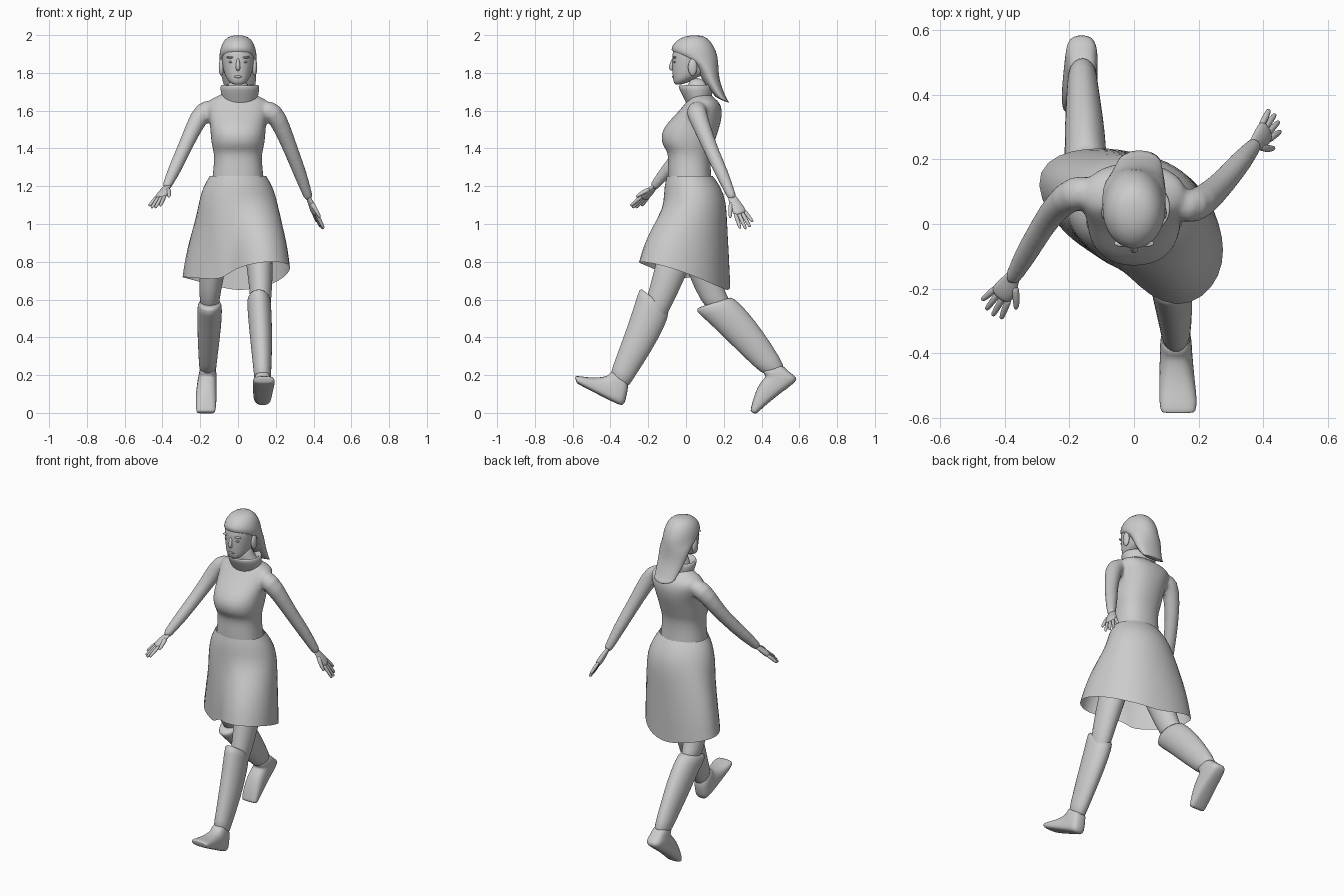
import bpy, bmesh, math
from mathutils import Vector as V

N = 20


def loft(name, rings, caps=True, sub=1):
    """Skin a list of equal-length closed rings into a smooth object."""
    bm = bmesh.new()
    vs = [[bm.verts.new(p) for p in r] for r in rings]
    n = len(rings[0])
    for a, b in zip(vs, vs[1:]):
        for i in range(n):
            bm.faces.new((a[i], a[(i + 1) % n], b[(i + 1) % n], b[i]))
    if caps:
        bm.faces.new(vs[0])
        bm.faces.new(vs[-1])
    bmesh.ops.recalc_face_normals(bm, faces=bm.faces)
    for f in bm.faces:
        f.smooth = True
    me = bpy.data.meshes.new(name)
    bm.to_mesh(me)
    bm.free()
    ob = bpy.data.objects.new(name, me)
    bpy.context.collection.objects.link(ob)
    mod = ob.modifiers.new("smooth", "SUBSURF")
    mod.levels = mod.render_levels = sub
    return ob


def ring(c, u, v, e=1.0, n=N):
    pw = lambda t: math.copysign(abs(t) ** e, t)
    return [c + u * pw(math.cos(2 * math.pi * i / n)) + v * pw(math.sin(2 * math.pi * i / n))
            for i in range(n)]


def slices(name, secs, e=1.0, caps=True):
    """Each section: front y,z / back y,z / centre x / half width."""
    rings = []
    for y1, z1, y2, z2, cx, w in secs:
        p, q = V((cx, y1, z1)), V((cx, y2, z2))
        rings.append(ring((p + q) / 2, V((w, 0, 0)), (q - p) / 2, e))
    return loft(name, rings, caps)


def tube(name, pts, radii, side, flat=1.0, n=12):
    """Tube along a path; flat squashes it across the side vector."""
    pts = [V(p) for p in pts]
    rings = []
    for i, p in enumerate(pts):
        t = (pts[min(i + 1, len(pts) - 1)] - pts[max(i - 1, 0)]).normalized()
        s = (V(side) - t * V(side).dot(t)).normalized()
        rings.append(ring(p, s * radii[i], t.cross(s) * radii[i] * flat, 1, n))
    return loft(name, rings)


def blob(name, loc, scale):
    bpy.ops.mesh.primitive_uv_sphere_add(segments=16, ring_count=10, location=loc)
    ob = bpy.context.object
    ob.name = name
    ob.scale = scale
    bpy.ops.object.shade_smooth()


# torso, with pelvis hidden in the skirt and neck hidden in the collar
secs = [(.95, -.06, .12, .12), (1.1, -.09, .15, .15), (1.25, -.10, .135, .138),
        (1.33, -.095, .13, .127), (1.385, -.098, .135, .13), (1.41, -.124, .145, .14),
        (1.47, -.140, .165, .147), (1.53, -.107, .185, .15), (1.59, -.045, .195, .162),
        (1.64, -.005, .185, .172), (1.668, .02, .15, .14), (1.69, .015, .12, .06),
        (1.78, .0, .11, .05)]
torso = slices("torso_and_arms", [(f, z, b, z, 0, w) for z, f, b, w in secs], .88)

# arms: one swings forward, the other back; fused with the torso at the shoulders
rad = [.05, .057, .046, .039, .037, .026, .024]
arm1 = tube("forward_arm", [(-.12, .1, 1.615), (-.185, .1, 1.605), (-.235, .06, 1.51), (-.28, .0, 1.41),
                            (-.335, -.095, 1.29), (-.375, -.165, 1.205), (-.382, -.175, 1.19)],
            rad, (0, 1, 0), n=16)
arm2 = tube("backward_arm", [(.12, .06, 1.615), (.19, .05, 1.6), (.237, .09, 1.5), (.283, .135, 1.385),
                             (.328, .19, 1.27), (.37, .24, 1.15), (.377, .25, 1.13)],
            rad, (0, 1, 0), n=16)
bpy.ops.object.select_all(action="DESELECT")
for o in (torso, arm1, arm2):
    o.select_set(True)
bpy.context.view_layer.objects.active = torso
bpy.ops.object.join()
fuse = torso.modifiers.new("fuse", "REMESH")
fuse.mode, fuse.voxel_size, fuse.use_smooth_shade = "VOXEL", .01, True
soft = torso.modifiers.new("soften", "SMOOTH")
soft.factor, soft.iterations = .5, 7

# collar: rolled open band
slices("collar", [(0, 1.64, .13, 1.635, .01, .085), (-.02, 1.68, .14, 1.68, .01, .1),
                  (-.048, 1.735, .145, 1.74, .01, .108), (-.03, 1.737, .125, 1.74, .01, .09),
                  (0, 1.69, .11, 1.69, .01, .07)], caps=False)

# head and face
slices("head", [(-.055, 1.732, .0, 1.742, 0, .03), (-.068, 1.752, .06, 1.78, 0, .058),
                (-.072, 1.79, .13, 1.80, 0, .074), (-.075, 1.83, .16, 1.84, 0, .083),
                (-.075, 1.88, .16, 1.88, 0, .088), (-.072, 1.92, .155, 1.92, 0, .088),
                (-.04, 1.96, .13, 1.96, 0, .072), (0, 1.985, .1, 1.985, 0, .04)], .9)
tube("nose", [(0, -.066, 1.88), (0, -.074, 1.85), (0, -.082, 1.826), (0, -.068, 1.812)],
     [.008, .011, .015, .01], (1, 0, 0), 1, 8)
blob("lips", (0, -.064, 1.78), (.022, .010, .007))
for s in (-1, 1):
    blob("eye", (s * .036, -.058, 1.858), (.015, .010, .006))
    blob("brow", (s * .038, -.060, 1.882), (.024, .011, .006))
    blob("ear", (s * .088, .035, 1.83), (.014, .024, .045))

# hair: cap running down into the loose back part
slices("hair", [(.025, 2.0, .085, 2.0, 0, .03), (-.04, 1.985, .13, 1.975, 0, .075),
                (-.08, 1.94, .165, 1.91, 0, .097), (-.083, 1.905, .172, 1.86, 0, .1),
                (.035, 1.865, .173, 1.82, 0, .1), (.075, 1.78, .177, 1.76, .005, .092),
                (.115, 1.72, .20, 1.70, .012, .08), (.15, 1.68, .22, 1.65, .016, .07),
                (.165, 1.665, .24, 1.635, .018, .065)])

# skirt: elliptical waist swelling into a diagonal, uneven hem
hem_r = [.28, .245, .225, .225, .27, .33, .225, .155, .14, .16, .30, .325]
hem_z = [.74, .69, .66, .65, .68, .72, .715, .71, .715, .76, .80, .79]


def refine(a):
    out = []
    for i in range(len(a)):
        out += [a[i], (9 * (a[i] + a[(i + 1) % len(a)]) - a[i - 1] - a[(i + 2) % len(a)]) / 16]
    return out


hem = [V((-.015 + r * math.cos(i * math.pi / 12), r * math.sin(i * math.pi / 12), z))
       for i, (r, z) in enumerate(zip(refine(hem_r), refine(hem_z)))]
ell = lambda cy, z, rx, ry: ring(V((0, cy, z)), V((rx, 0, 0)), V((0, ry, 0)), 1, 24)
hip = ell(.048, 1.12, .21, .167)


def flare(t):
    k = .6 * math.sin(t * math.pi / 2) + .4 * t
    return [V((*a.lerp(b, k).xy, a.z + (b.z - a.z) * t)) for a, b in zip(hip, hem)]


skirt = [ell(.02, 1.255, .15, .122), ell(.034, 1.2, .185, .15), hip]
loft("skirt", skirt + [flare(t) for t in (.25, .5, .75, 1)], caps=False)

# thighs
slices("front_thigh", [(-.12, .97, .08, .92, .1, .085), (-.17, .75, -.01, .70, .12, .066),
                       (-.205, .62, -.075, .57, .12, .056), (-.24, .5, -.13, .45, .12, .045)])
slices("back_thigh", [(-.08, .95, .12, .97, -.11, .085), (.02, .72, .18, .73, -.14, .066),
                      (.07, .6, .205, .64, -.15, .056), (.15, .5, .26, .55, -.15, .045)])

# boots: shafts with raised knee edge, then boxier feet
slices("front_boot_shaft", [(-.225, .64, -.11, .56, .11, .05), (-.245, .675, -.085, .54, .11, .064),
                            (-.272, .57, -.105, .47, .115, .064), (-.335, .39, -.185, .32, .125, .058),
                            (-.395, .23, -.29, .165, .13, .045), (-.405, .19, -.305, .13, .13, .044)])
slices("front_boot_foot", [(-.39, .23, -.30, .17, .13, .042), (-.41, .2, -.31, .11, .13, .046),
                           (-.425, .195, -.325, .04, .13, .05), (-.445, .19, -.345, .035, .13, .05),
                           (-.50, .185, -.46, .095, .133, .055), (-.56, .195, -.54, .135, .137, .06),
                           (-.585, .195, -.575, .155, .137, .054), (-.588, .19, -.58, .16, .137, .05)], .7)
slices("back_boot_shaft", [(.07, .56, .225, .61, -.15, .05), (.04, .545, .25, .615, -.15, .066),
                           (.12, .48, .325, .54, -.15, .066), (.24, .36, .41, .43, -.155, .06),
                           (.37, .235, .50, .29, -.16, .047), (.42, .195, .535, .215, -.16, .045)])
slices("back_boot_foot", [(.39, .235, .50, .27, -.16, .042), (.42, .20, .545, .215, -.16, .046),
                          (.42, .19, .588, .19, -.162, .05), (.41, .18, .588, .165, -.163, .051),
                          (.378, .14, .50, .105, -.167, .055), (.352, .065, .415, .035, -.17, .056),
                          (.342, .015, .375, -.003, -.17, .05), (.341, .008, .365, -.006, -.17, .046)], .7)


def hand(tag, wrist, tip, thumbward):
    w, t = V(wrist), V(tip)
    ln = (t - w).length
    d = (t - w).normalized()
    s = V(thumbward)
    s = (s - d * s.dot(d)).normalized()
    at = lambda along, across: w + d * ln * along + s * across
    tube(tag + "_palm", [at(-.12, 0), at(.1, 0), at(.3, .003), at(.5, 0), at(.58, 0)],
         [.022, .027, .037, .038, .032], s, .48)
    for i, l in enumerate((.88, 1.0, 1.02, .95)):
        a = -.027 + i * .018
        tube(tag + "_finger", [at(.45, a), at(.7, a * 1.2), at(l, a * 1.5), at(l + .03, a * 1.5)],
             [.0115, .0115, .009, .005], s, 1, 8)
    tube(tag + "_thumb", [at(.12, .015), at(.32, .042), at(.52, .06), at(.58, .062)],
         [.014, .013, .010, .005], s, 1, 8)


hand("forward_hand", (-.375, -.165, 1.2), (-.445, -.27, 1.09), (.6, -.75, -.1))
hand("backward_hand", (.373, .245, 1.14), (.44, .325, .985), (.3, -.8, -.2))
